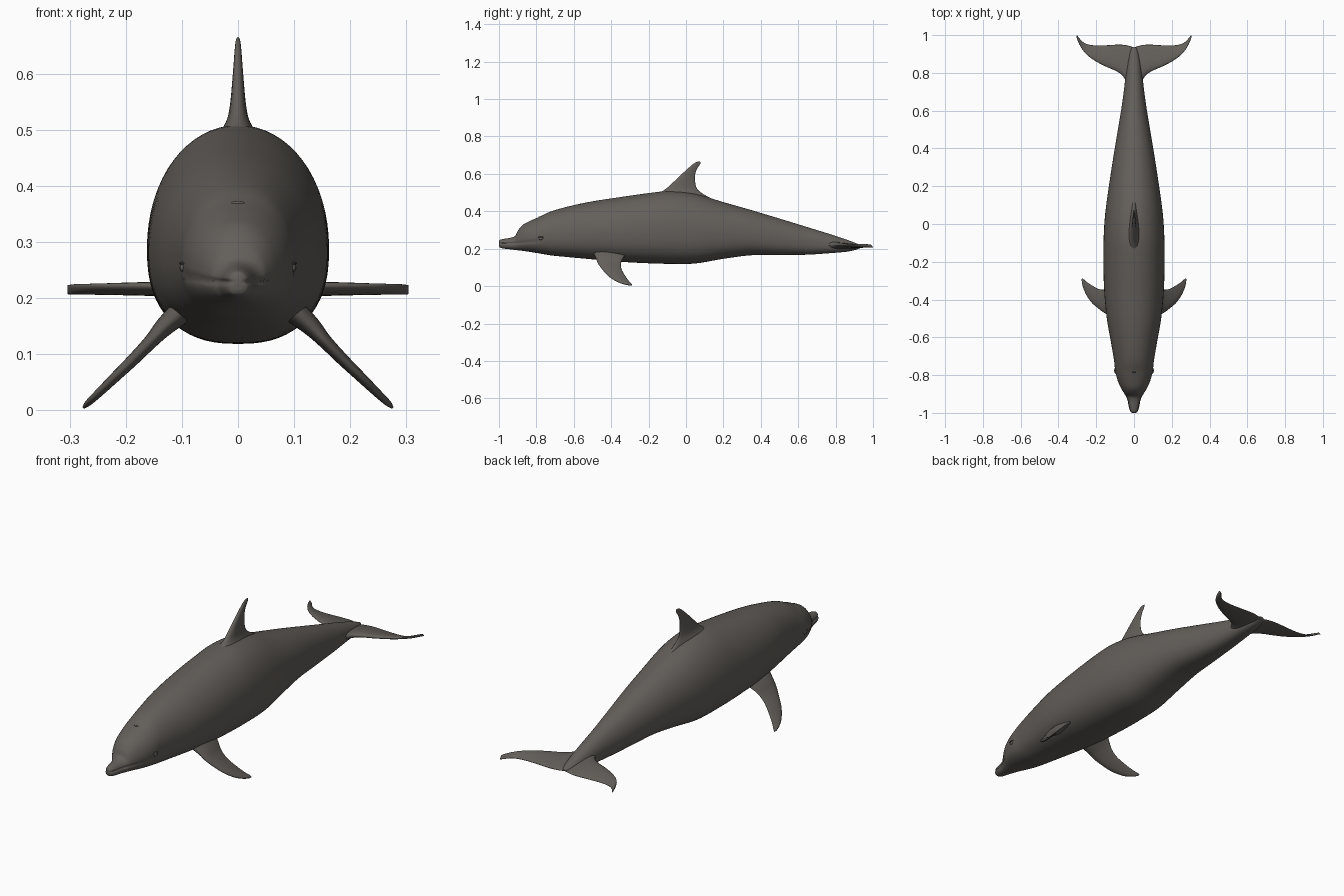
import bpy
import bmesh
from math import sin, cos, pi, exp
from mathutils import Matrix, Vector

cube = bpy.data.objects.get("Cube")
if cube:
    bpy.data.objects.remove(cube, do_unlink=True)

skin = bpy.data.materials.new("dark_grey_skin")
skin.use_nodes = True
colour = (0.125, 0.113, 0.102, 1)
skin.diffuse_color = colour
skin.node_tree.nodes["Principled BSDF"].inputs["Base Color"].default_value = colour


def finish(name, bm, mirrored=False):
    """Turn a bmesh into a smooth object, optionally mirrored across x."""
    bmesh.ops.recalc_face_normals(bm, faces=bm.faces[:])
    mesh = bpy.data.meshes.new(name)
    bm.to_mesh(mesh)
    bm.free()
    mesh.materials.append(skin)
    mesh.shade_smooth()
    obj = bpy.data.objects.new(name, mesh)
    bpy.context.scene.collection.objects.link(obj)
    if mirrored:
        obj.modifiers.new("mirror", "MIRROR").use_clip = False
    return obj


def refine(stations, steps):
    """Smooth curve through rows of numbers."""
    rows = [Vector(s) for s in stations]
    rows = [rows[0]] + rows + [rows[-1]]
    result = []
    for a, b, c, d in zip(rows, rows[1:], rows[2:], rows[3:]):
        for i in range(steps):
            t = i / steps
            result.append(b + (c - a) * (t / 2)
                          + (a * 2 - b * 5 + c * 4 - d) * (t * t / 2)
                          + (b * 3 - a - c * 3 + d) * (t ** 3 / 2))
    return result + [rows[-1]]


def loft(rings):
    """Skin a list of closed rings and cap both ends."""
    bm = bmesh.new()
    loops = [[bm.verts.new(p) for p in ring] for ring in rings]
    for a, b in zip(loops, loops[1:]):
        for i in range(len(a)):
            j = (i + 1) % len(a)
            bm.faces.new((a[i], a[j], b[j], b[i]))
    bm.faces.new(loops[0])
    bm.faces.new(loops[-1])
    return bm


def fin(name, stations, place, normal, mirrored=False):
    """Blade whose rows hold span position, leading and trailing edge, half thickness."""
    rings = []
    for row in refine(stations, 4):
        lead, trail = place(row)
        ring = []
        for k in range(24):
            a = 2 * pi * k / 24
            chord = (1 - cos(a)) / 2
            bulge = row[-1] * sin(a) * (1.2 - 0.7 * chord)
            ring.append(lead.lerp(trail, chord) + Vector(normal).normalized() * bulge)
        rings.append(ring)
    return finish(name, loft(rings), mirrored)


# Body with beak, melon and tail stock: y, half width, bottom, top
body_rows = [
    (-1, .009, .214, .24), (-.993, .019, .205, .248), (-.97, .027, .2, .253),
    (-.935, .034, .196, .259), (-.912, .043, .193, .27), (-.897, .052, .191, .3),
    (-.87, .068, .188, .329), (-.83, .086, .182, .35), (-.78, .099, .174, .372),
    (-.72, .106, .164, .4), (-.62, .123, .154, .428), (-.5, .144, .143, .453),
    (-.35, .158, .13, .476), (-.2, .162, .122, .497), (-.08, .161, .119, .508),
    (.05, .153, .121, .493), (.2, .133, .146, .449), (.35, .11, .165, .406),
    (.5, .085, .166, .361), (.65, .061, .168, .315), (.77, .046, .176, .278),
    (.86, .034, .184, .248), (.91, .022, .195, .229), (.935, .01, .206, .218),
]
rings = []
for y, half, low, high in refine(body_rows, 5):
    middle = low + (high - low) * 0.44
    mouth = 0.229 + max(0, y + 0.93) * 0.05
    fade = min(1, max(0, (-0.77 - y) / 0.04))
    ring = []
    for k in range(64):
        a = 2 * pi * k / 64
        c, s = cos(a), sin(a)
        power = 2 / (2.05 if s > 0 else 2.45)
        x = half * abs(c) ** power
        z = middle + ((high - middle) if s > 0 else (middle - low)) * \
            (abs(s) ** power) * (1 if s > 0 else -1)
        # Mouth groove along the beak and cheek
        x -= min(x * 0.25, 0.006) * fade * exp(-((z - mouth) / 0.004) ** 2)
        ring.append((x if c > 0 else -x, y, z))
    rings.append(ring)
finish("body", loft(rings))

# Dorsal fin: height, leading y, trailing y, half thickness
fin("dorsal_fin", [
    (.46, -.23, .15, .045), (.495, -.15, .088, .034), (.52, -.108, .06, .021),
    (.55, -.074, .05, .015), (.59, -.032, .048, .011), (.625, .006, .058, .008),
    (.648, .032, .073, .006), (.66, .05, .078, .004), (.665, .062, .074, .001)],
    lambda r: (Vector((0, r[1], r[0])), Vector((0, r[2], r[0]))), (1, 0, 0))

# Pectoral fins: x, z, leading y, trailing y, half thickness
fin("pectoral_fins", [
    (.09, .185, -.5, -.31, .026), (.13, .15, -.482, -.335, .019),
    (.155, .123, -.472, -.347, .014), (.185, .092, -.45, -.345, .012),
    (.22, .058, -.42, -.327, .01), (.25, .029, -.378, -.307, .008),
    (.268, .012, -.336, -.291, .006), (.276, .004, -.302, -.288, .002)],
    lambda r: (Vector((r[0], r[2], r[1])), Vector((r[0], r[3], r[1]))),
    (.7, 0, .7), True)

# Tail flukes: x, leading y, trailing y, half thickness
fin("tail_flukes", [
    (0, .7, .935, .024), (.03, .73, .944, .021), (.06, .785, .949, .017),
    (.1, .812, .949, .014), (.15, .834, .946, .012), (.2, .86, .945, .01),
    (.245, .892, .951, .008), (.275, .926, .967, .007), (.294, .96, .99, .006),
    (.304, .986, 1, .003)],
    lambda r: (Vector((r[0], r[1], .222)), Vector((r[0], r[2], .207))),
    (0, 0, 1), True)

# Eyes and their lids
bm = bmesh.new()
for centre, size in (((.097, -.775, .254), (.007, .012, .008)),
                     ((.097, -.775, .262), (.008, .018, .003))):
    place = Matrix.Translation(centre) @ Matrix.Diagonal((*size, 1))
    bmesh.ops.create_uvsphere(bm, u_segments=16, v_segments=10, radius=1, matrix=place)
finish("eyes", bm, True)

# Crescent blowhole ridge on top of the head
rings = []
for i in range(13):
    t = i / 6 - 1
    r = 0.0035 * (1 - t * t) + 0.0005
    centre = Vector((t * 0.022, -0.785 + 0.012 * t * t, 0.369 - 0.003 * t * t))
    rings.append([centre + Vector((0, cos(k * pi / 4), sin(k * pi / 4))) * r
                  for k in range(8)])
finish("blowhole", loft(rings))
